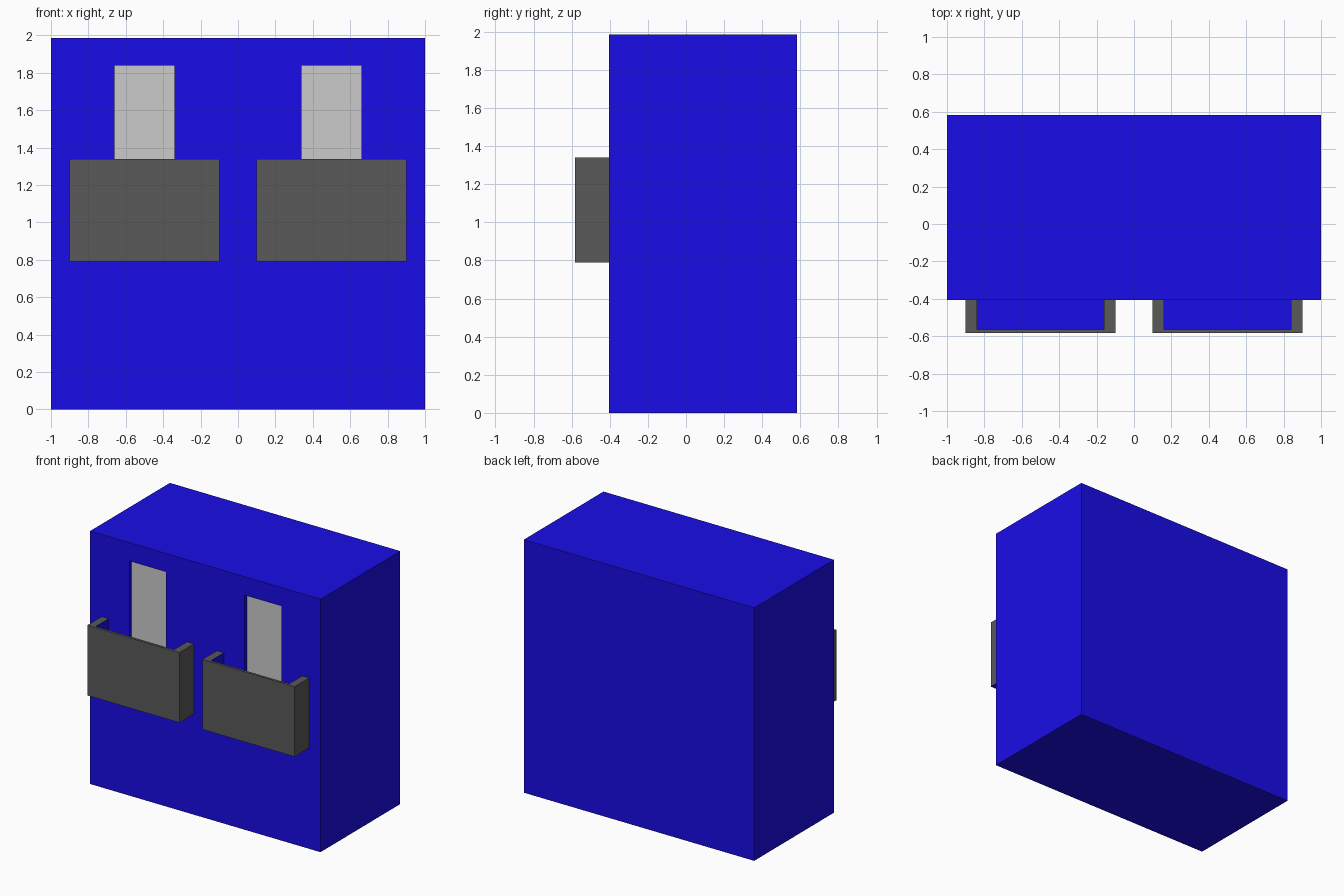
import bpy, bmesh
from mathutils import Vector

if "Cube" in bpy.data.objects:
    bpy.data.objects.remove(bpy.data.objects["Cube"])

FRONT, BACK, TOP = -0.405, 0.583, 1.985


def material(name, colour):
    m = bpy.data.materials.new(name)
    m.diffuse_color = (*colour, 1)
    m.use_nodes = True
    m.node_tree.nodes["Principled BSDF"].inputs["Base Color"].default_value = m.diffuse_color
    return m


blue = material("blue", (0.01, 0.004, 0.8))
dark = material("dark_grey", (0.1, 0.1, 0.1))
light = material("light_grey", (0.6, 0.6, 0.6))


def finish(name, bm, *mats):
    bmesh.ops.recalc_face_normals(bm, faces=bm.faces)
    mesh = bpy.data.meshes.new(name)
    bm.to_mesh(mesh)
    bm.free()
    for m in mats:
        mesh.materials.append(m)
    ob = bpy.data.objects.new(name, mesh)
    bpy.context.collection.objects.link(ob)
    return ob


def box(name, lo, hi, mat):
    lo, hi = Vector(lo), Vector(hi)
    bm = bmesh.new()
    bmesh.ops.create_cube(bm, size=1)
    for v in bm.verts:
        v.co = (lo + hi) / 2 + v.co * (hi - lo)
    return finish(name, bm, mat)


def tray(name, cx):
    # U-shaped plan extruded upward: grey outside and rim, blue inside and below
    plan = [(-0.4, FRONT), (-0.4, -0.583), (0.4, -0.583), (0.4, FRONT),
            (0.34, FRONT), (0.34, -0.563), (-0.34, -0.563), (-0.34, FRONT)]
    bm = bmesh.new()
    base = bm.faces.new([bm.verts.new((cx + x, y, 0.79)) for x, y in plan])
    ext = bmesh.ops.extrude_face_region(bm, geom=[base], use_keep_orig=True)
    top = [g for g in ext["geom"] if isinstance(g, bmesh.types.BMVert)]
    bmesh.ops.translate(bm, verts=top, vec=(0, 0, 0.55))
    for f in bm.faces:
        c = f.calc_center_median()
        outer = abs(c.x - cx) > 0.39 or c.y < -0.58
        rim = all(v.co.z > 1.3 for v in f.verts)
        f.material_index = 0 if outer or rim else 1
    return finish(name, bm, dark, blue)


# Cabinet
body = box("cabinet_body", (-1, FRONT, 0), (1, BACK, TOP), blue)

for side, cx in (("left", -0.5), ("right", 0.5)):
    # Shallow recess with a light panel at its back
    cutter = box(side + "_recess_cutter", (cx - 0.16, FRONT - 0.1, 0.83),
                 (cx + 0.16, FRONT + 0.035, 1.84), blue)
    cutter.hide_render = True
    cutter.hide_viewport = True
    cutter.display_type = 'WIRE'
    cut = body.modifiers.new(side + "_recess", 'BOOLEAN')
    cut.operation = 'DIFFERENCE'
    cut.solver = 'EXACT'
    cut.object = cutter
    box(side + "_panel", (cx - 0.16, FRONT + 0.03, 0.83),
        (cx + 0.16, FRONT + 0.035, 1.84), light)

    # Tray with a blue floor
    tray(side + "_tray", cx)
    box(side + "_tray_floor", (cx - 0.34, -0.563, 0.79),
        (cx + 0.34, FRONT, 0.83), blue)
